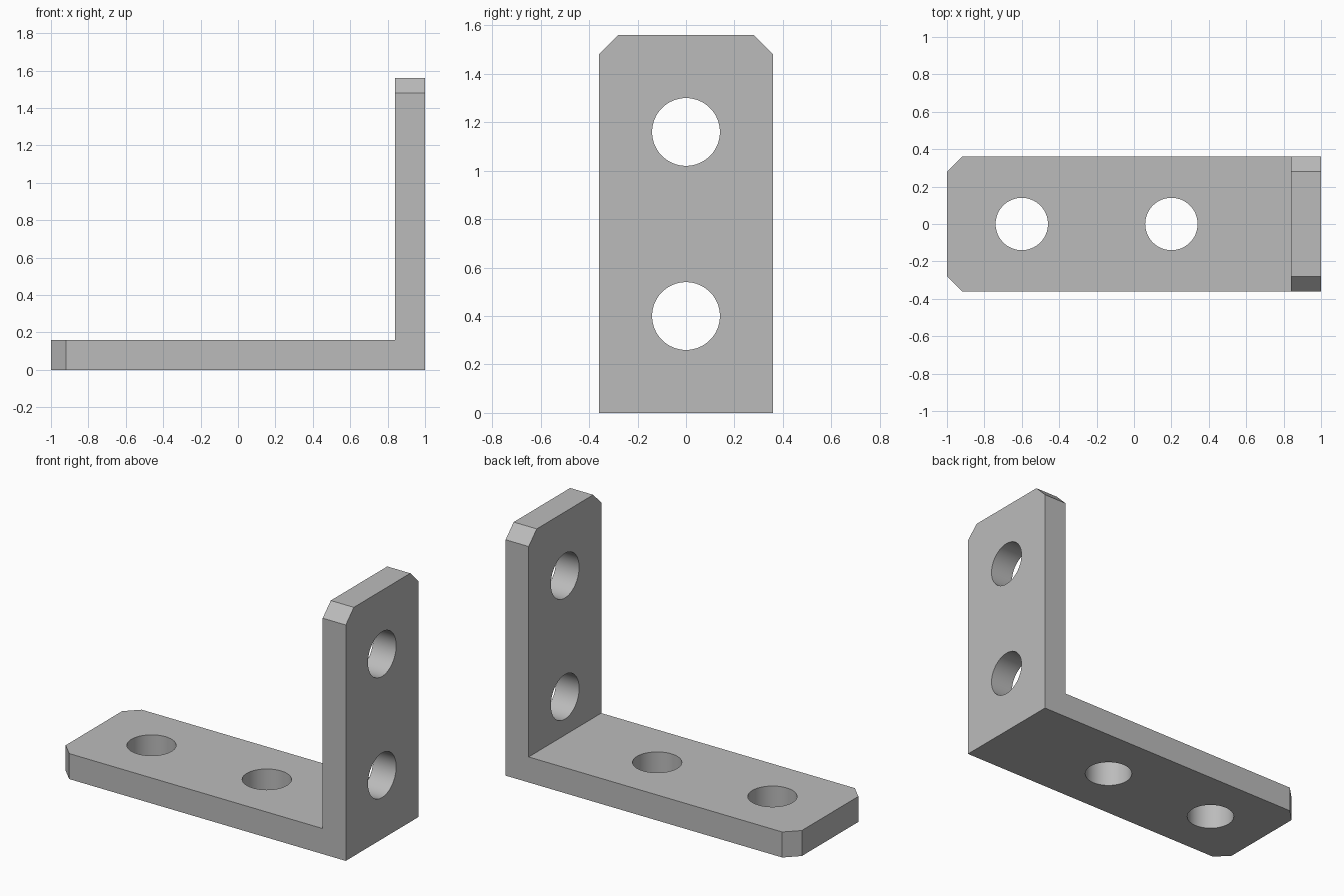
import bpy
import bmesh
import math

if "Cube" in bpy.data.objects:
    bpy.data.objects.remove(bpy.data.objects["Cube"], do_unlink=True)

HALF_LENGTH, HALF_WIDTH, HEIGHT = 1.0, 0.36, 1.56
THICK, CHAMFER, HOLE_RADIUS = 0.16, 0.08, 0.14

grey = bpy.data.materials.new("plain_grey")
grey.use_nodes = True
colour = (0.5, 0.5, 0.5, 1)
grey.diffuse_color = colour
grey.node_tree.nodes["Principled BSDF"].inputs["Base Color"].default_value = colour

# L-shaped profile extruded across the width
inner = HALF_LENGTH - THICK
profile = [(-HALF_LENGTH, 0), (HALF_LENGTH, 0), (HALF_LENGTH, HEIGHT),
           (inner, HEIGHT), (inner, THICK), (-HALF_LENGTH, THICK)]
bm = bmesh.new()
face = bm.faces.new([bm.verts.new((x, -HALF_WIDTH, z)) for x, z in profile])
extruded = bmesh.ops.extrude_face_region(bm, geom=[face])["geom"]
for v in extruded:
    if isinstance(v, bmesh.types.BMVert):
        v.co.y = HALF_WIDTH
bmesh.ops.recalc_face_normals(bm, faces=bm.faces)


# Chamfered corners at the free end of each leg
def is_corner(edge):
    a, b = (v.co for v in edge.verts)
    if abs(a.y - b.y) > 0.01:
        return False
    at_tip = all(c.x < -HALF_LENGTH + 0.01 for c in (a, b))
    at_top = all(c.z > HEIGHT - 0.01 for c in (a, b))
    return at_tip or at_top


bmesh.ops.bevel(bm, geom=[e for e in bm.edges if is_corner(e)],
                offset=CHAMFER, offset_type='OFFSET', segments=1, affect='EDGES')
bmesh.ops.recalc_face_normals(bm, faces=bm.faces)
mesh = bpy.data.meshes.new("angle_bracket")
bm.to_mesh(mesh)
bm.free()
bracket = bpy.data.objects.new("angle_bracket", mesh)
bpy.context.collection.objects.link(bracket)
mesh.materials.append(grey)


# Round bolt holes through both legs
def drill(location, rotation):
    bpy.ops.mesh.primitive_cylinder_add(vertices=64, radius=HOLE_RADIUS, depth=THICK * 2,
                                        location=location, rotation=rotation)
    cutter = bpy.context.object
    cutter.name = "hole_cutter"
    cutter.hide_render = True
    cutter.data.materials.append(grey)
    bpy.ops.object.select_all(action='DESELECT')
    bracket.select_set(True)
    bpy.context.view_layer.objects.active = bracket
    cut = bracket.modifiers.new("hole", 'BOOLEAN')
    cut.operation = 'DIFFERENCE'
    cut.solver = 'EXACT'
    cut.object = cutter
    bpy.ops.object.modifier_apply(modifier=cut.name)
    bpy.data.objects.remove(cutter, do_unlink=True)


for x in (-0.6, 0.2):
    drill((x, 0, THICK / 2), (0, 0, 0))
for z in (0.4, 1.16):
    drill((HALF_LENGTH - THICK / 2, 0, z), (0, math.pi / 2, 0))

# Smooth hole walls, crisp edges elsewhere
bpy.ops.object.shade_smooth_by_angle(angle=math.radians(30))
